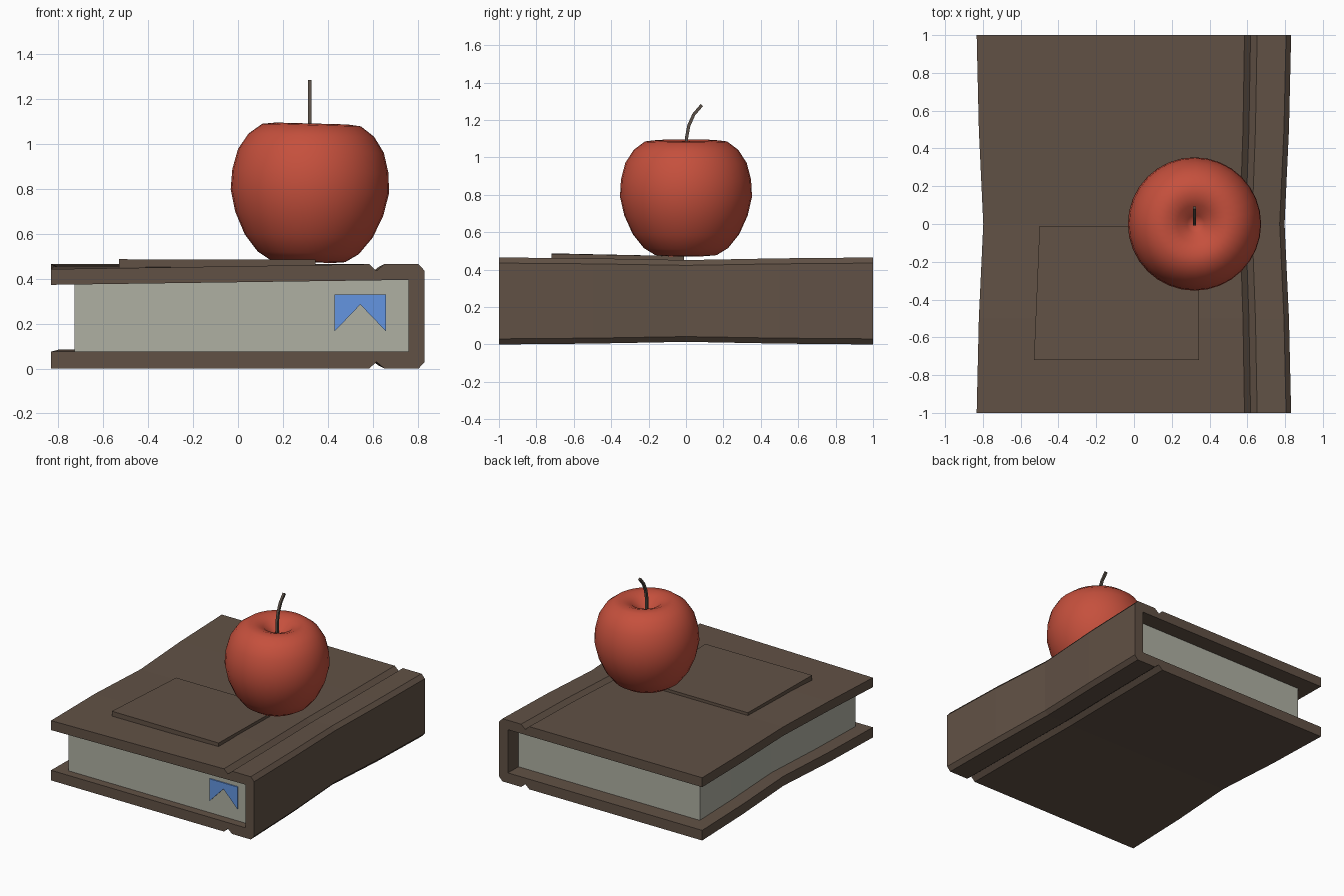
import bpy
import bmesh
import math
from mathutils import Matrix, Vector

cube = bpy.data.objects.get("Cube")
if cube:
    bpy.data.objects.remove(cube, do_unlink=True)


def material(name, rgb):
    m = bpy.data.materials.new(name)
    m.use_nodes = True
    m.diffuse_color = (*rgb, 1)
    m.node_tree.nodes["Principled BSDF"].inputs["Base Color"].default_value = (*rgb, 1)
    return m


BROWN = material("brown leather", (0.12, 0.083, 0.06))
PAPER = material("grey paper", (0.43, 0.435, 0.365))
BLUE = material("blue ribbon", (0.125, 0.3, 0.75))
RED = material("apple red", (0.56, 0.08, 0.046))
STEM = material("stem brown", (0.1, 0.078, 0.062))


def finish(name, bm, mat):
    bmesh.ops.recalc_face_normals(bm, faces=bm.faces[:])
    me = bpy.data.meshes.new(name)
    bm.to_mesh(me)
    bm.free()
    me.materials.append(mat)
    ob = bpy.data.objects.new(name, me)
    bpy.context.collection.objects.link(ob)
    return ob


def loft(name, rings, mat):
    """Skin equal-length rings of points and cap both ends."""
    bm = bmesh.new()
    loops = [[bm.verts.new(p) for p in ring] for ring in rings]
    n = len(loops[0])
    for a, b in zip(loops, loops[1:]):
        for i in range(n):
            j = (i + 1) % n
            bm.faces.new((a[i], a[j], b[j], b[i]))
    bm.faces.new(loops[0])
    bm.faces.new(loops[-1])
    return finish(name, bm, mat)


MID = 0.2325


def worn(x, y, z):
    """Pinch the book at mid length and sag its front free corner."""
    p = max(0, 1 - abs(y)) ** 1.6
    sag = 0.022 * max(0, -y) ** 2 * max(0, 0.3 - x) / 1.13 if z > MID else 0
    return (x * (1 - 0.042 * p), y, MID + (z - MID) * (1 - 0.06 * p) - sag)


def book_part(name, profile, y0, y1, mat):
    ys = [y0, -0.5, 0, 0.5, y1]
    return loft(name, [[worn(x, y, z) for x, z in profile] for y in ys], mat)


# Cover: upper half of the profile mirrored to the lower half
half = [(-0.833, 0.395), (-0.833, 0.465), (0.585, 0.465), (0.617, 0.435),
        (0.652, 0.465), (0.805, 0.465), (0.832, 0.435)]
inner = [(0.76, 0.075), (0.76, 0.395)]
lower = [(x, 2 * MID - z) for x, z in reversed(half)]
lower[-1] = (-0.833, 0.075)
book_part("book_cover", half + lower + inner, -1, 1, BROWN)

# Page block
book_part("pages", [(-0.73, 0.07), (0.765, 0.07), (0.765, 0.4), (-0.73, 0.4)],
          -0.94, 0.88, PAPER)

# Raised panel on the front cover
panel = [(-0.53, -0.72, 0.487), (0.345, -0.72, 0.485), (0.345, -0.01, 0.472), (-0.5, -0.01, 0.472)]
loft("cover_panel", [[(x, y, 0.445) for x, y, z in panel], panel], BROWN)

# Swallow-tailed bookmark
tail = [(0.43, 0.33), (0.43, 0.165), (0.545, 0.285), (0.66, 0.165), (0.66, 0.33)]
loft("bookmark", [[(x, y, z) for x, z in tail] for y in (-0.949, -0.938)], BLUE)

# Apple: spun profile, leaning slightly
skin = [(0, 0.53), (0.05, 0.495), (0.11, 0.473), (0.165, 0.478), (0.225, 0.515),
        (0.285, 0.59), (0.33, 0.69), (0.353, 0.79), (0.348, 0.88), (0.325, 0.97),
        (0.28, 1.04), (0.22, 1.085), (0.16, 1.092), (0.1, 1.07), (0.045, 1.02), (0, 0.99)]
bm = bmesh.new()
verts = [bm.verts.new((r, 0, z - 0.78)) for r, z in skin]
edges = [bm.edges.new(pair) for pair in zip(verts, verts[1:])]
bmesh.ops.spin(bm, geom=verts + edges, cent=(0, 0, 0), axis=(0, 0, 1),
               angle=math.tau, steps=32, use_duplicate=False)
bmesh.ops.remove_doubles(bm, verts=bm.verts[:], dist=0.0005)
bm.transform(Matrix.Translation((0.32, 0, 0.78)) @ Matrix.Rotation(math.radians(1.5), 4, "Y"))
apple = finish("apple", bm, RED)
for f in apple.data.polygons:
    f.use_smooth = True

# Stem: square tube bending backwards
path = [Vector((0.32, y, z)) for y, z in
        [(0, 0.98), (0.002, 1.1), (0.015, 1.17), (0.042, 1.23), (0.085, 1.28)]]
rings = []
for i, p in enumerate(path):
    t = (path[min(i + 1, len(path) - 1)] - path[max(i - 1, 0)]).normalized()
    side = Vector((1, 0, 0))
    up = side.cross(t)
    rings.append([p + (side * a + up * b) * 0.0085
                  for a, b in ((-1, -1), (1, -1), (1, 1), (-1, 1))])
loft("apple_stem", rings, STEM)
